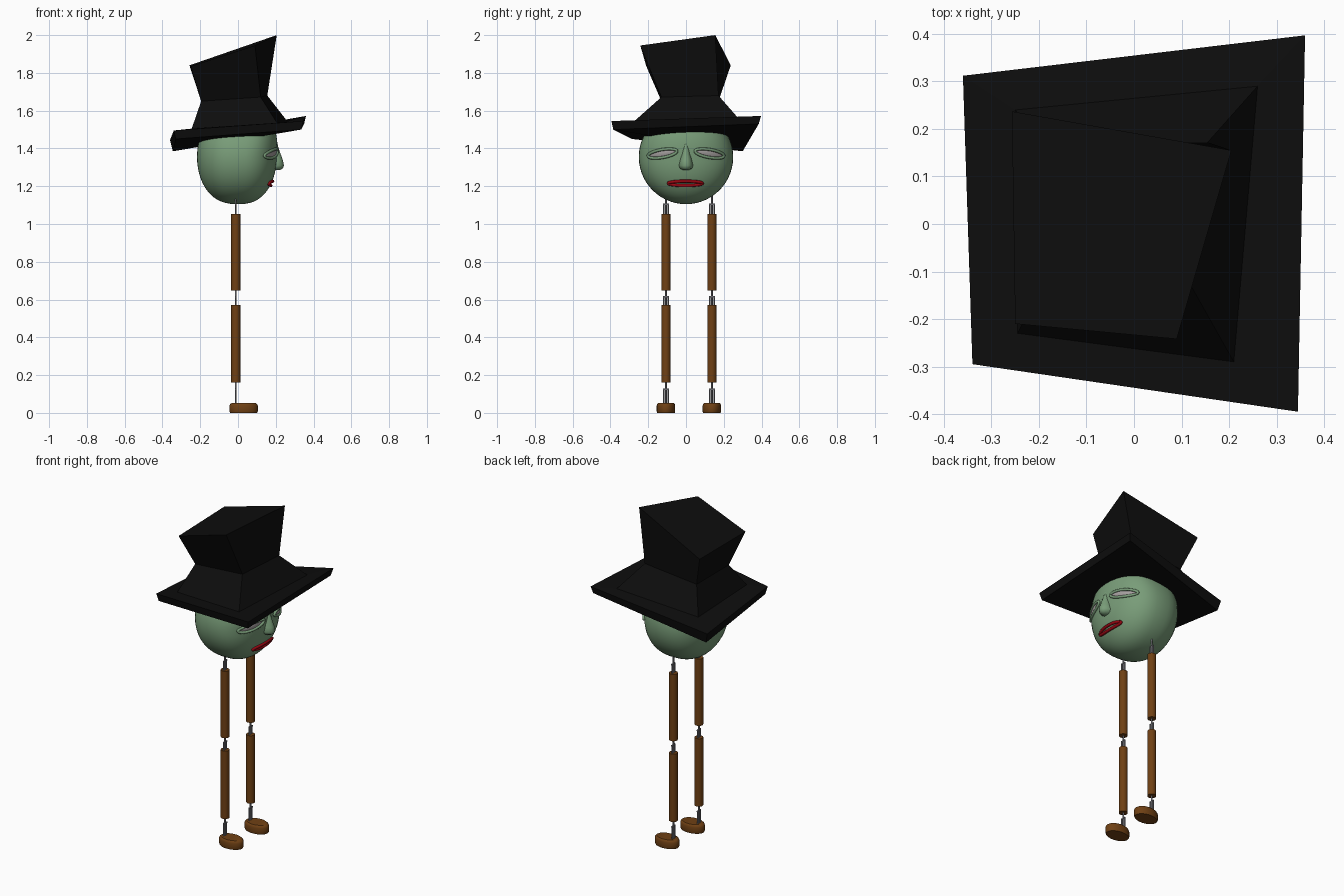
import bpy, bmesh, math
from mathutils import Vector, Matrix

if "Cube" in bpy.data.objects:
    bpy.data.objects.remove(bpy.data.objects["Cube"])


def material(name, rgb):
    m = bpy.data.materials.new(name)
    m.diffuse_color = (*rgb, 1)
    m.use_nodes = True
    m.node_tree.nodes["Principled BSDF"].inputs["Base Color"].default_value = m.diffuse_color
    return m


BLACK = material("black felt", (0.004, 0.004, 0.004))
GREEN = material("green skin", (0.19, 0.335, 0.19))
BROWN = material("brown wood", (0.16, 0.052, 0.007))
RED = material("red lips", (0.32, 0.002, 0.006))
STEEL = material("grey steel", (0.2, 0.2, 0.22))
EYE = material("pale eye", (0.38, 0.35, 0.35))


def finish(bm, name, mat, angle=None):
    bmesh.ops.recalc_face_normals(bm, faces=bm.faces)
    me = bpy.data.meshes.new(name)
    bm.to_mesh(me)
    bm.free()
    me.materials.append(mat)
    ob = bpy.data.objects.new(name, me)
    bpy.context.collection.objects.link(ob)
    if angle:
        bpy.ops.object.select_all(action='DESELECT')
        bpy.context.view_layer.objects.active = ob
        ob.select_set(True)
        bpy.ops.object.shade_smooth_by_angle(angle=math.radians(angle))
    return ob


def loft(rings, cap=True):
    """Bridge closed rings of points in order."""
    bm = bmesh.new()
    vs = [[bm.verts.new(p) for p in r] for r in rings]
    n = len(rings[0])
    for a, b in zip(vs, vs[1:]):
        for i in range(n):
            j = (i + 1) % n
            bm.faces.new((a[i], a[j], b[j], b[i]))
    if cap:
        bm.faces.new(vs[0])
        bm.faces.new(vs[-1])
    return bm


def add_cylinder(bm, x, y, z0, z1, r, sides=12):
    bmesh.ops.create_cone(bm, cap_ends=True, segments=sides, radius1=r, radius2=r,
                          depth=z1 - z0, matrix=Matrix.Translation((x, y, (z0 + z1) / 2)))


def face_x(y, z):
    """Front surface of the head at a given y, z."""
    s = max(0.0, 1 - (y / 0.25) ** 2 - ((z - 1.355) / 0.25) ** 2)
    return 0.205 * s ** 0.4 + 0.15 * max(0, z - 1.36)


# Head: squarish ball, flat at the back, leaning forward at the brow
bm = bmesh.new()
bmesh.ops.create_uvsphere(bm, u_segments=48, v_segments=28, radius=1)
for v in bm.verts:
    x, y, z = v.co
    s = math.copysign(abs(x) ** 0.8, x)
    v.co = ((0.205 if x > 0 else 0.217) * s, 0.25 * y, 1.355 + 0.25 * z)
    if x > 0:
        v.co.x += 0.15 * max(0, v.co.z - 1.36) * min(1, x * 3)
finish(bm, "head", GREEN, 60)

# Nose: teardrop widening towards the nostrils
nose = []
for z, hw, tip in [(1.435, 0.006, 0.208), (1.41, 0.016, 0.212), (1.37, 0.024, 0.226),
                   (1.335, 0.034, 0.238), (1.31, 0.04, 0.243), (1.295, 0.034, 0.238), (1.285, 0.016, 0.222)]:
    cx = 0.185
    nose.append([(cx + (tip - cx) * math.cos(t), hw * math.sin(t), z)
                 for t in [2 * math.pi * k / 16 for k in range(16)]])
finish(loft(nose), "nose", GREEN, 60)


def face_ring(name, mat, cy, cz, a, b, tube, tilt, lift):
    """Oval tube that follows the curve of the face."""
    rings = []
    for k in range(40):
        t = 2 * math.pi * k / 40
        u, w = a * math.cos(t), b * math.sin(t)
        y = cy + u * math.cos(tilt) - w * math.sin(tilt)
        z = cz + u * math.sin(tilt) + w * math.cos(tilt)
        c = Vector((face_x(y, z) + lift, y, z))
        out = Vector((0, math.cos(t) * b, math.sin(t) * a)).normalized()
        rings.append([c + tube * (out * math.cos(q) + Vector((1, 0, 0)) * math.sin(q))
                      for q in [2 * math.pi * i / 8 for i in range(8)]])
    rings.append(rings[0])
    bm = loft(rings, cap=False)
    bmesh.ops.remove_doubles(bm, verts=bm.verts, dist=1e-5)
    finish(bm, name, mat, 70)


# Eyes: eyelid rim and eyeball, drooping outwards
for side, label in ((-1, "right"), (1, "left")):
    cy, cz, tilt = side * 0.125, 1.373, -side * 0.17
    face_ring(label + "_eyelid", GREEN, cy, cz, 0.077, 0.021, 0.008, tilt, 0.005)
    bm = bmesh.new()
    bmesh.ops.create_uvsphere(bm, u_segments=24, v_segments=12, radius=1)
    for v in bm.verts:
        u, w = 0.072 * v.co.y, 0.019 * v.co.z
        y = cy + u * math.cos(tilt) - w * math.sin(tilt)
        z = cz + u * math.sin(tilt) + w * math.cos(tilt)
        v.co = (face_x(y, z) + 0.007 * v.co.x, y, z)
    finish(bm, label + "_eyeball", EYE, 60)

# Mouth
face_ring("lips", RED, -0.003, 1.215, 0.09, 0.0115, 0.0085, 0, 0.003)

# Hat: crooked four-sided shell, rings from the underside to the crown top
hat = [
    [(-0.345, 0.3, 1.385), (0.35, 0.385, 1.53), (0.335, -0.385, 1.5), (-0.33, -0.285, 1.45)],
    [(-0.36, 0.312, 1.445), (0.36, 0.397, 1.572), (0.345, -0.395, 1.545), (-0.34, -0.295, 1.495)],
    [(-0.25, 0.24, 1.49), (0.26, 0.29, 1.545), (0.21, -0.29, 1.53), (-0.245, -0.23, 1.505)],
    [(-0.19, 0.17, 1.645), (0.155, 0.172, 1.68), (0.12, -0.13, 1.672), (-0.195, -0.13, 1.65)],
    [(-0.257, 0.237, 1.84), (0.205, 0.155, 2.0), (0.09, -0.242, 1.945), (-0.25, -0.21, 1.835)],
]
finish(loft(hat), "top_hat", BLACK)

# Legs: two wooden segments, steel fork joints and an oval shoe
LX = -0.012
for ly, label in ((-0.106, "right"), (0.137, "left")):
    for part, z0, z1 in (("thigh", 0.648, 1.052), ("shin", 0.16, 0.57)):
        bm = bmesh.new()
        add_cylinder(bm, LX, ly, z0, z1, 0.024, 20)
        finish(bm, label + "_" + part, BROWN, 40)
    for part, z0, z1, f0, f1 in (("hip_joint", 1.04, 1.16, 1.05, 1.105),
                                 ("knee_joint", 0.56, 0.66, 0.57, 0.615),
                                 ("ankle_joint", 0.04, 0.17, 0.05, 0.125)):
        bm = bmesh.new()
        add_cylinder(bm, LX, ly, z0, z1, 0.005)
        for s in (-1, 1):
            add_cylinder(bm, LX, ly + s * 0.012, f0, f1, 0.004)
        bmesh.ops.create_cube(bm, size=1, matrix=Matrix.Translation((LX, ly, f1))
                              @ Matrix.Diagonal((0.008, 0.032, 0.007, 1)))
        finish(bm, label + "_" + part, STEEL, 40)
    shoe = []
    for z, k in ((0, 0.95), (0.008, 1), (0.038, 1), (0.047, 0.94), (0.052, 0.84)):
        shoe.append([(0.03 + k * 0.075 * math.cos(t), ly + k * 0.049 * math.sin(t), z)
                     for t in [2 * math.pi * i / 28 for i in range(28)]])
    finish(loft(shoe), label + "_shoe", BROWN, 35)
